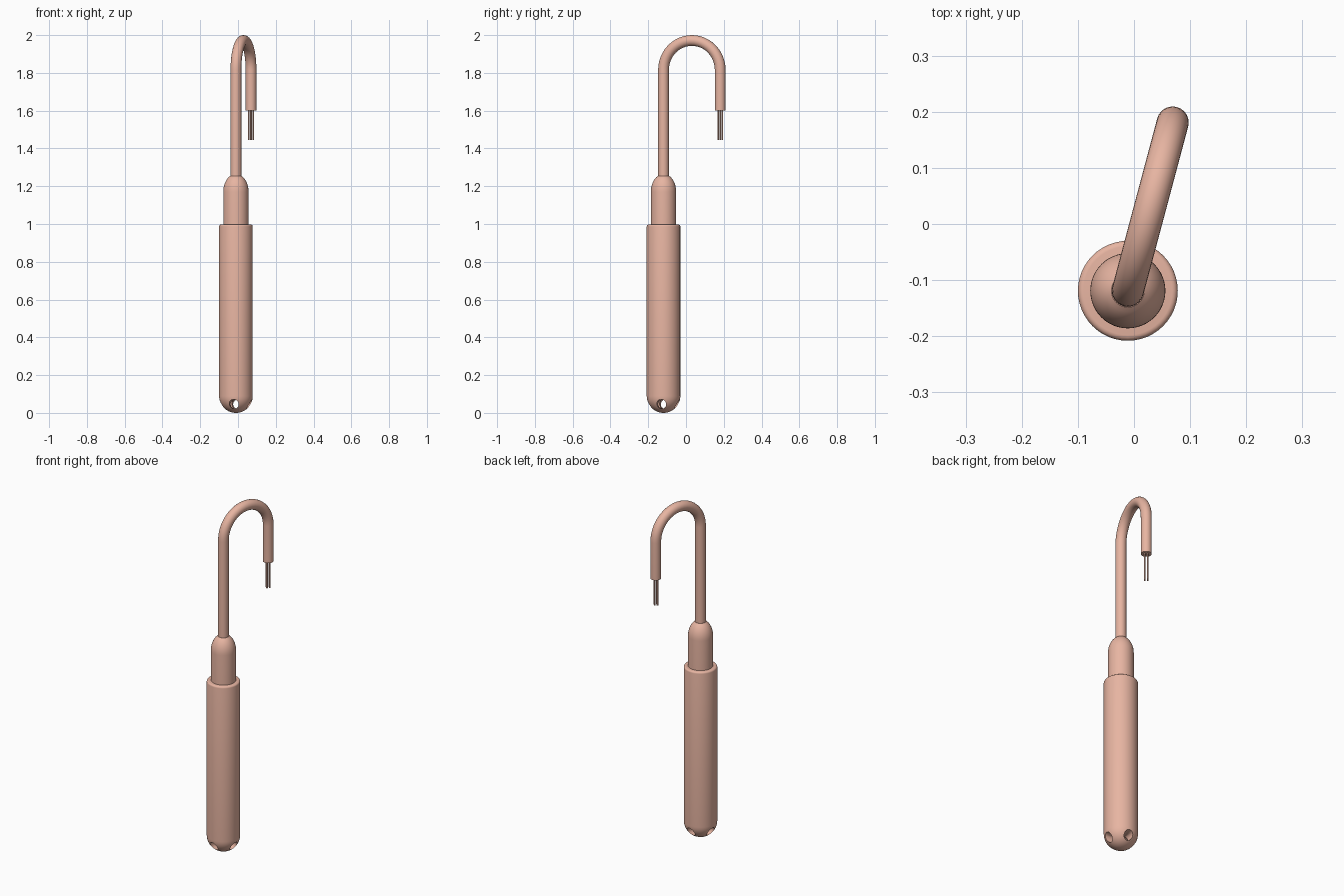
import bpy, math
from mathutils import Vector

if "Cube" in bpy.data.objects:
    bpy.data.objects.remove(bpy.data.objects["Cube"])

AX, AY = -0.011, -0.119          # axis of the body
EX, EY = 0.069, 0.181            # axis of the hanging cable end

mat = bpy.data.materials.new("salmon")
mat.diffuse_color = (0.8, 0.46, 0.36, 1)
mat.use_nodes = True
mat.node_tree.nodes["Principled BSDF"].inputs["Base Color"].default_value = mat.diffuse_color


def finish(obj, angle=35):
    obj.data.materials.append(mat)
    bpy.ops.object.select_all(action='DESELECT')
    obj.select_set(True)
    bpy.context.view_layer.objects.active = obj
    bpy.ops.object.shade_smooth_by_angle(angle=math.radians(angle))


def lathe(name, profile, n=48):
    """Revolve (radius, z) points around the body axis; both ends are closed."""
    verts, faces = [], []
    for r, z in profile:
        for i in range(n):
            a = 2 * math.pi * i / n
            verts.append((AX + r * math.cos(a), AY + r * math.sin(a), z))
    for k in range(len(profile) - 1):
        for i in range(n):
            j = (i + 1) % n
            faces.append((k*n + i, k*n + j, (k+1)*n + j, (k+1)*n + i))
    faces.append(tuple(reversed(range(n))))
    faces.append(tuple(range(len(verts) - n, len(verts))))
    me = bpy.data.meshes.new(name)
    me.from_pydata(verts, [], faces)
    obj = bpy.data.objects.new(name, me)
    bpy.context.collection.objects.link(obj)
    return obj


def arc(cr, cz, rr, rz, a0, a1, steps):
    """Elliptical profile arc in (radius, z)."""
    out = []
    for i in range(steps + 1):
        a = math.radians(a0 + (a1 - a0) * i / steps)
        out.append((cr + rr * math.cos(a), cz + rz * math.sin(a)))
    return out


def sweep(name, path, radius, n=24):
    """Tube along a path lying in the vertical plane of the bend."""
    side = Vector((EY - AY, AX - EX, 0)).normalized()
    verts, faces = [], []
    for k, p in enumerate(path):
        t = (path[min(k+1, len(path)-1)] - path[max(k-1, 0)]).normalized()
        up = t.cross(side)
        for i in range(n):
            a = 2 * math.pi * i / n
            verts.append(p + radius * (math.cos(a) * side + math.sin(a) * up))
    for k in range(len(path) - 1):
        for i in range(n):
            j = (i + 1) % n
            faces.append((k*n + i, k*n + j, (k+1)*n + j, (k+1)*n + i))
    faces.append(tuple(reversed(range(n))))
    faces.append(tuple(range(len(verts) - n, len(verts))))
    me = bpy.data.meshes.new(name)
    me.from_pydata(verts, [], faces)
    obj = bpy.data.objects.new(name, me)
    bpy.context.collection.objects.link(obj)
    return obj


# Main housing: round nose, straight wall, softened top rim
R = 0.089
body = lathe("housing", arc(0, R, R, R, -87, 0, 12) + arc(R - 0.01, 0.987, 0.01, 0.01, 0, 90, 4))

# Crossed drill holes through the nose, turned slightly about the axis
for k in range(2):
    bpy.ops.mesh.primitive_cylinder_add(
        vertices=24, radius=0.025, depth=0.4, location=(AX, AY, 0.047),
        rotation=(math.pi / 2, 0, math.radians(-8 + 90 * k)))
    drill = bpy.context.object
    drill.name = f"drill_{k}"
    mod = body.modifiers.new("hole", 'BOOLEAN')
    mod.operation, mod.solver, mod.object = 'DIFFERENCE', 'EXACT', drill
    bpy.context.view_layer.objects.active = body
    bpy.ops.object.modifier_apply(modifier=mod.name)
    bpy.data.objects.remove(drill)
finish(body)

# Cable gland with domed top
gland = lathe("cable_gland", [(0.067, 0.98)] + arc(0, 1.17, 0.067, 0.095, 0, 64, 8))
finish(gland)

# Cable: straight rise, half-circle bend, short drop
start, end = Vector((AX, AY, 0)), Vector((EX, EY, 0))
bend = (end - start).length / 2
mid, along = (start + end) / 2, (end - start).normalized()
cr = 0.0285
zc = 2.0 - cr - bend
path = [Vector((AX, AY, 1.24))]
for i in range(25):
    a = math.pi * (1 - i / 24)
    path.append(mid + along * bend * math.cos(a) + Vector((0, 0, zc + bend * math.sin(a))))
path.append(Vector((EX, EY, 1.6)))
finish(sweep("cable", path, cr))

# Bare wires at the cable end
for k in range(4):
    a = math.pi / 2 * k
    bpy.ops.mesh.primitive_cylinder_add(
        vertices=12, radius=0.0042, depth=0.175,
        location=(EX + 0.011 * math.cos(a), EY + 0.011 * math.sin(a), 1.5325))
    wire = bpy.context.object
    wire.name = f"wire_{k + 1}"
    finish(wire)
